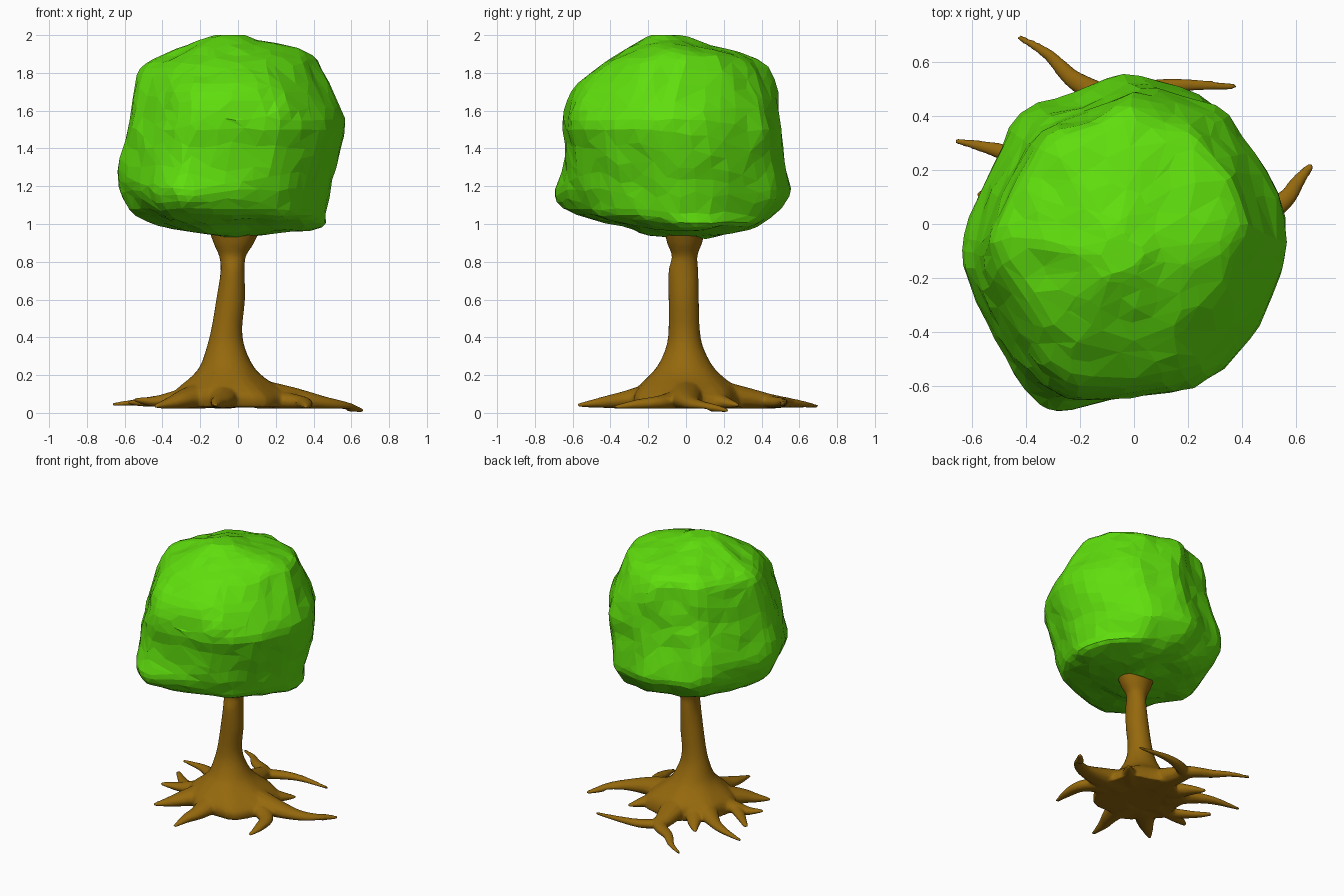
import bpy, bmesh, math
from mathutils import Vector, noise

if "Cube" in bpy.data.objects:
    bpy.data.objects.remove(bpy.data.objects["Cube"])


def material(name, rgb):
    m = bpy.data.materials.new(name)
    m.diffuse_color = (*rgb, 1)
    m.use_nodes = True
    m.node_tree.nodes["Principled BSDF"].inputs["Base Color"].default_value = m.diffuse_color
    return m


leaf_green = material("leaf green", (0.115, 0.73, 0.004))
bark_brown = material("bark brown", (0.30, 0.14, 0.004))


def spline(pts, n, closed=False):
    """Catmull-Rom through points of any dimension, n steps per span."""
    pts = [Vector(p) for p in pts]
    c = len(pts)
    get = (lambda i: pts[i % c]) if closed else (lambda i: pts[max(0, min(c - 1, i))])
    out = []
    for i in range(c if closed else c - 1):
        a, b, d, e = get(i - 1), get(i), get(i + 1), get(i + 2)
        for k in range(n):
            t = k / n
            out.append(0.5 * (2 * b + (d - a) * t + (2 * a - 5 * b + 4 * d - e) * t * t
                              + (3 * b - a - 3 * d + e) * t ** 3))
    if not closed:
        out.append(pts[-1])
    return out


def loft(bm, rings):
    """Skin a list of equal rings and cap both ends."""
    vr = [[bm.verts.new(p) for p in r] for r in rings]
    n = len(vr[0])
    for a, b in zip(vr, vr[1:]):
        for i in range(n):
            j = (i + 1) % n
            bm.faces.new((a[i], a[j], b[j], b[i]))
    bm.faces.new(vr[0][::-1])
    bm.faces.new(vr[-1])


def finish(bm, name, mat, smooth):
    bmesh.ops.recalc_face_normals(bm, faces=bm.faces)
    for f in bm.faces:
        f.smooth = smooth
    me = bpy.data.meshes.new(name)
    bm.to_mesh(me)
    bm.free()
    me.materials.append(mat)
    ob = bpy.data.objects.new(name, me)
    bpy.context.collection.objects.link(ob)
    return ob


def bump(v, centre, width):
    return math.exp(-((v - centre) / width) ** 2)


# Canopy: plan outline fitted to the extents at each height
plan = [(-.63, -.17), (-.6, 0), (-.52, .2), (-.4, .41), (-.2, .48), (0, .55), (.2, .51),
        (.34, .44), (.5, .22), (.57, -.05), (.52, -.25), (.43, -.45), (.28, -.6),
        (.05, -.67), (-.2, -.68), (-.31, -.66), (-.42, -.57), (-.53, -.38)]
plan = spline([((x + .03) / .6, (y + .07) / .62) for x, y in plan], 3, True)
# height, x min, x max, y min, y max
levels = [(.93, -.07, .07, -.05, .1), (.95, -.2, .2, -.2, .2), (.99, -.42, .44, -.33, .38),
          (1.05, -.54, .47, -.56, .47), (1.15, -.61, .49, -.635, .54), (1.25, -.635, .51, -.65, .54),
          (1.4, -.61, .55, -.65, .515), (1.55, -.575, .565, -.665, .495), (1.7, -.555, .50, -.62, .485),
          (1.82, -.52, .45, -.50, .45), (1.89, -.42, .41, -.39, .36), (1.94, -.30, .28, -.31, .19),
          (1.975, -.19, .10, -.24, .05), (2.0, -.10, .02, -.17, -.06)]
rings = []
for z, x0, x1, y0, y1 in spline(levels, 3):
    ring = []
    for p in plan:
        a = math.degrees(math.atan2(p[1], p[0]))
        k = 1 - .07 * max(0, min(1, (z - 1.5) / .3)) * abs(math.sin(math.radians(2 * a)))
        k -= .065 * bump(a, -50, 32) * max(0, min(1, (1.5 - z) / .4))   # receding front right
        k += .14 * bump(a, -112, 18) * bump(z, 1.12, .13)               # low front bulge
        ring.append(Vector(((x0 + x1) / 2 + (x1 - x0) / 2 * p[0] * k,
                            (y0 + y1) / 2 + (y1 - y0) / 2 * p[1] * k, z)))
    rings.append(ring)
bm = bmesh.new()
loft(bm, rings)
mid = Vector((-.03, -.07, 1.45))
for v in bm.verts:
    d = (v.co - mid).normalized()
    v.co += d * (.018 * noise.noise(v.co * 4) + .012 * noise.noise(v.co * 9))
    v.co.z = min(v.co.z, 2.0)
bmesh.ops.triangulate(bm, faces=bm.faces)
canopy = finish(bm, "canopy", leaf_green, False)
dec = canopy.modifiers.new("facets", 'DECIMATE')
dec.ratio = 0.33

# Trunk: flared column; height, x min, x max, y min, y max
trunk = [(.03, -.34, .28, -.28, .29), (.08, -.345, .275, -.29, .285), (.13, -.32, .22, -.265, .265),
         (.19, -.25, .135, -.205, .195), (.25, -.20, .08, -.15, .14), (.35, -.165, .035, -.105, .09),
         (.45, -.14, .022, -.092, .072), (.6, -.115, .037, -.092, .068), (.75, -.092, .035, -.092, .065),
         (.83, -.10, .042, -.075, .06), (.9, -.13, .085, -.10, .085), (1.02, -.17, .14, -.13, .12)]
bm = bmesh.new()
rings = []
for z, x0, x1, y0, y1 in spline(trunk, 4):
    ring = []
    for i in range(32):
        a = math.tau * i / 32
        flute = 1 + .06 * max(0, 1 - z / .25) * math.cos(7 * a + 1)
        ring.append(Vector(((x0 + x1) / 2 + (x1 - x0) / 2 * math.cos(a) * flute,
                            (y0 + y1) / 2 + (y1 - y0) / 2 * math.sin(a) * flute, z)))
    rings.append(ring)
loft(bm, rings)


# Roots: tapered flattened tubes along paths of (x, y, z, radius)
def root(*pts):
    path = spline(pts, 5)
    out = []
    for i, p in enumerate(path):
        t = path[min(i + 1, len(path) - 1)] - path[max(i - 1, 0)]
        t = Vector((t[0], t[1], 0)).normalized()
        side = Vector((-t.y, t.x, 0))
        c, r = Vector(p[:3]), max(p[3], .011)
        ring = []
        for k in range(12):
            a = math.tau * k / 12
            q = c + side * r * math.cos(a) + Vector((0, 0, r * .75 * math.sin(a)))
            q.z = max(q.z, .022 if c.z > .03 else -.004)
            ring.append(q)
        out.append(ring)
    loft(bm, out)


# back root that forks both ways
root((-.05, .15, .10, .11), (-.08, .34, .075, .075), (-.11, .46, .06, .05),
     (-.23, .54, .055, .035), (-.32, .63, .045, .022), (-.43, .695, .035, .011))
root((-.10, .42, .06, .045), (.03, .49, .055, .038), (.17, .515, .055, .026), (.38, .51, .045, .011))
# right root with side shoots
root((.1, 0, .10, .11), (.3, .0, .075, .08), (.46, .03, .05, .05), (.56, .09, .035, .036),
     (.61, .16, .025, .026), (.66, .22, .012, .013))
root((.1, .1, .09, .09), (.2, .19, .06, .05), (.28, .28, .04, .012))
root((.2, -.05, .07, .07), (.33, -.14, .055, .05), (.36, -.26, .045, .035), (.36, -.38, .03, .012))
# front roots
root((-.08, -.12, .10, .11), (-.08, -.32, .07, .065), (-.11, -.45, .055, .038), (-.12, -.575, .04, .012))
root((-.2, -.12, .09, .1), (-.3, -.24, .07, .065), (-.37, -.3, .05, .04), (-.44, -.36, .035, .012))
# left roots
root((-.2, -.02, .09, .1), (-.36, -.06, .07, .055), (-.46, -.08, .06, .035), (-.55, -.12, .07, .013))
root((-.38, -.05, .065, .045), (-.49, .04, .055, .03), (-.575, .12, .055, .017))
root((-.2, .08, .09, .1), (-.36, .2, .07, .05), (-.48, .265, .06, .032), (-.665, .31, .045, .011))
root((-.18, .15, .08, .08), (-.27, .29, .055, .04), (-.33, .36, .04, .012))
tree = finish(bm, "trunk_and_roots", bark_brown, True)
rem = tree.modifiers.new("merge", 'REMESH')
rem.mode = 'VOXEL'
rem.voxel_size = 0.01
rem.use_smooth_shade = True
smo = tree.modifiers.new("soften", 'SMOOTH')
smo.factor = 0.5
smo.iterations = 3
red = tree.modifiers.new("reduce", 'DECIMATE')
red.ratio = 0.2
